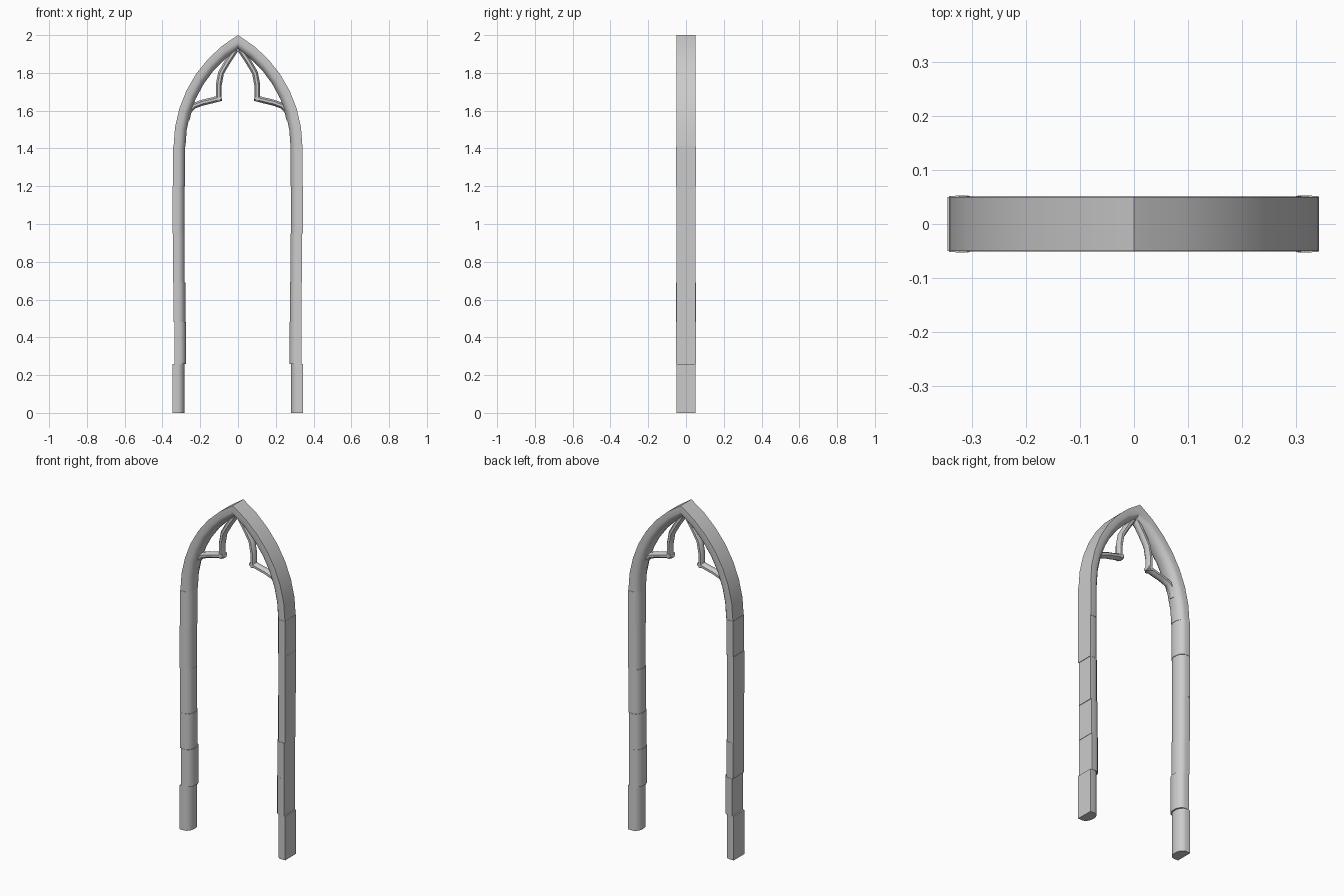
import bpy, bmesh, math
from mathutils import Vector

if "Cube" in bpy.data.objects:
    bpy.data.objects.remove(bpy.data.objects["Cube"])

# half of the D-shaped stone section: (inward from outer face, half depth)
HALF = [(0, 0.05), (0.03, 0.051), (0.044, 0.046), (0.056, 0.033), (0.063, 0.014)]
SECTION = HALF + [(u, -v) for u, v in reversed(HALF)]
X_OUT, SPRING, RISE = 0.341, 1.41, 0.59
RADIUS = (X_OUT ** 2 + RISE ** 2) / (2 * X_OUT)


def loft(name, rings, cap_end=True, mirror=False):
    bm = bmesh.new()
    vs = [[bm.verts.new(p) for p in r] for r in rings]
    n = len(vs[0])
    for a, b in zip(vs, vs[1:]):
        for i in range(n):
            j = (i + 1) % n
            bm.faces.new((a[i], a[j], b[j], b[i]))
    bm.faces.new(vs[0])
    if cap_end:
        bm.faces.new(list(reversed(vs[-1])))
    bmesh.ops.recalc_face_normals(bm, faces=bm.faces)
    me = bpy.data.meshes.new(name)
    bm.to_mesh(me)
    bm.free()
    ob = bpy.data.objects.new(name, me)
    bpy.context.collection.objects.link(ob)
    bpy.ops.object.select_all(action='DESELECT')
    ob.select_set(True)
    bpy.context.view_layer.objects.active = ob
    if mirror:
        ob.modifiers.new("Mirror", 'MIRROR').use_axis[0] = True
        bpy.ops.object.modifier_apply(modifier="Mirror")
    bpy.ops.object.shade_smooth_by_angle(angle=math.radians(40))
    return ob


def block(name, side, z0, z1, outer, scale):
    rings = [[(side * (outer - u), v * scale, z) for u, v in SECTION] for z in (z0, z1)]
    loft(name, rings)


# stacked stones of the two posts, slightly uneven: outer face x, depth scale
levels = [0, 0.26, 0.48, 0.69, 0.95, 1.20, 1.41]
left = [(0.346, 1.0), (0.337, 1.03), (0.342, 1.0), (0.345, 0.98), (0.346, 1.0), (0.343, 1.04)]
right = [(0.343, 1.0), (0.335, 1.04), (0.337, 1.03), (0.340, 0.98), (0.343, 1.0), (0.342, 1.04)]
for side, stones, label in ((-1, left, "left"), (1, right, "right")):
    for i, (outer, scale) in enumerate(stones):
        block(f"{label}_post_stone_{i + 1}", side, levels[i], levels[i + 1], outer, scale)

# pointed arch: every section point follows its own arc up to the mitre at x = 0
STEPS = 7
cx = X_OUT - RADIUS
rings = []
for k in range(STEPS + 1):
    ring = []
    for u, v in SECTION:
        r = RADIUS - u
        a = math.acos(-cx / r) * k / STEPS
        x = 0 if k == STEPS else cx + r * math.cos(a)
        ring.append((x, v, SPRING + r * math.sin(a)))
    rings.append(ring)
loft("pointed_arch", rings, cap_end=False, mirror=True)


def bar(name, path, width, depth, sides=8):
    pts = [Vector((x, 0, z)) for x, z in path]
    rings = []
    for i, p in enumerate(pts):
        t = (pts[min(i + 1, len(pts) - 1)] - pts[max(i - 1, 0)]).normalized()
        nrm = Vector((t.z, 0, -t.x))
        ring = []
        for s in range(sides):
            a = 2 * math.pi * (s + 0.5) / sides
            ring.append(p + nrm * math.cos(a) * width / 2 + Vector((0, math.sin(a) * depth / 2, 0)))
        rings.append(ring)
    loft(name, rings, mirror=True)


# cusped tracery inside the arch head
bar("tracery_lower_bar",
    [(0.272, 1.55), (0.262, 1.595), (0.235, 1.625), (0.19, 1.642), (0.135, 1.655), (0.087, 1.668)],
    0.034, 0.046)
bar("tracery_upper_bar",
    [(0.102, 1.65), (0.102, 1.735), (0.09, 1.80), (0.055, 1.86), (0.012, 1.925)],
    0.034, 0.046)
